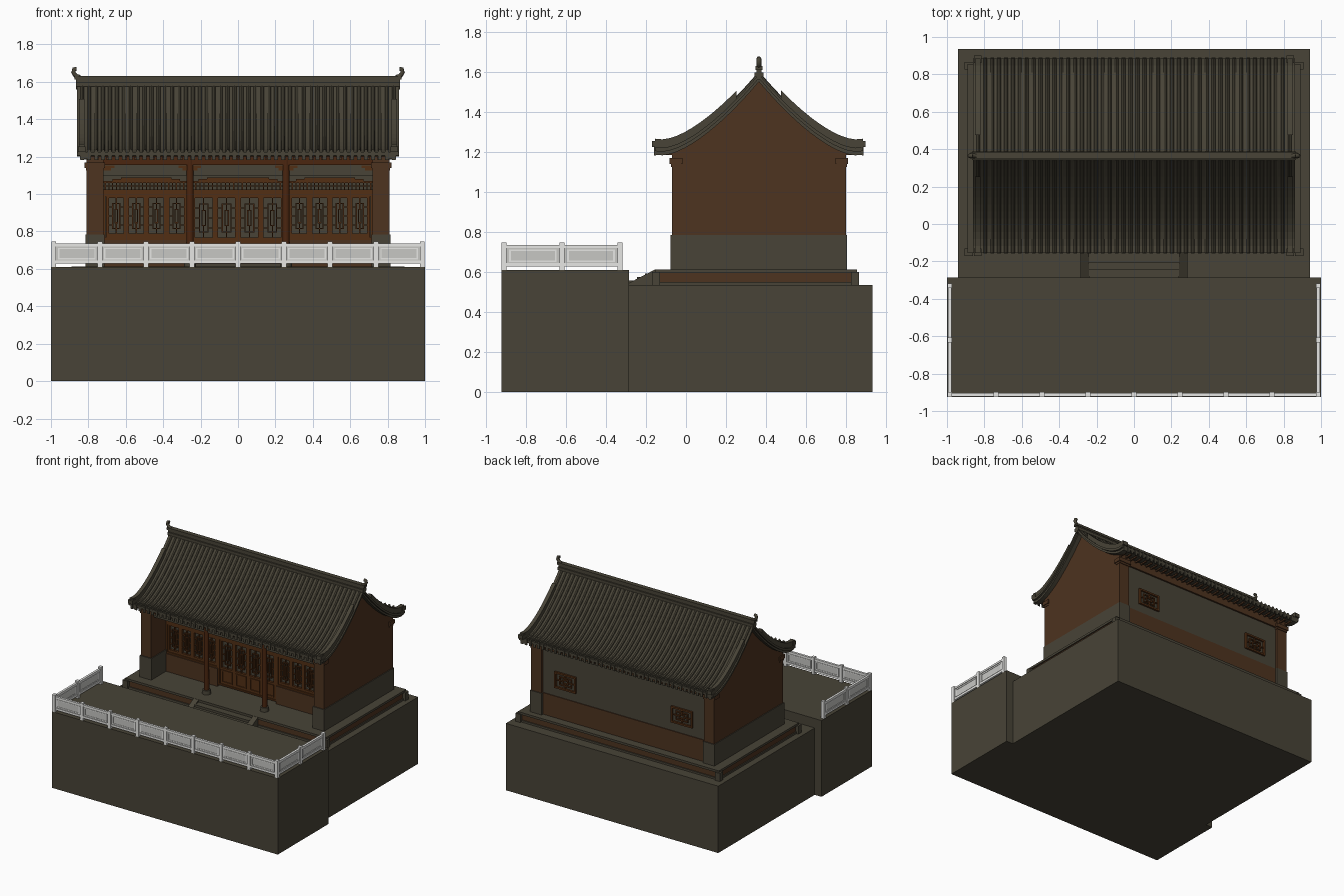
import bpy, bmesh, math
from mathutils import Vector

cube = bpy.data.objects.get("Cube")
if cube:
    bpy.data.objects.remove(cube, do_unlink=True)


def material(name, r, g, b):
    m = bpy.data.materials.new(name)
    m.use_nodes = True
    m.diffuse_color = (r, g, b, 1)
    bsdf = next(n for n in m.node_tree.nodes if n.type == 'BSDF_PRINCIPLED')
    bsdf.inputs["Base Color"].default_value = (r, g, b, 1)
    bsdf.inputs["Roughness"].default_value = 0.9
    return m


STONE = material("olive grey stone", .065, .057, .038)
BROWN = material("earth brown wall", .075, .033, .014)
WOOD = material("dark red wood", .07, .019, .005)
LATTICE = material("lattice wood", .085, .028, .007)
WHITE = material("white marble", .8, .8, .78)
PANEL = material("pale grey marble", .57, .57, .55)


def finish(name, bm, mat):
    bmesh.ops.recalc_face_normals(bm, faces=bm.faces)
    mesh = bpy.data.meshes.new(name)
    bm.to_mesh(mesh)
    bm.free()
    mesh.materials.append(mat)
    ob = bpy.data.objects.new(name, mesh)
    bpy.context.collection.objects.link(ob)
    return ob


def boxes(name, mat, items):
    """Boxes given as (x0, x1, y0, y1, z0, z1)."""
    bm = bmesh.new()
    for x0, x1, y0, y1, z0, z1 in items:
        vs = bmesh.ops.create_cube(bm, size=1)["verts"]
        for v in vs:
            v.co = (x0 + (x1 - x0) * (v.co.x + .5), y0 + (y1 - y0) * (v.co.y + .5),
                    z0 + (z1 - z0) * (v.co.z + .5))
    return finish(name, bm, mat)


def prisms(name, mat, outline, spans):
    """A (y, z) outline extruded along x over each span."""
    bm = bmesh.new()
    for a, b in spans:
        f = bm.faces.new([bm.verts.new((a, y, z)) for y, z in outline])
        new = bmesh.ops.extrude_face_region(bm, geom=[f])["geom"]
        bmesh.ops.translate(bm, vec=(b - a, 0, 0),
                            verts=[g for g in new if isinstance(g, bmesh.types.BMVert)])
    return finish(name, bm, mat)


def frame(x0, x1, z0, z1, y0, y1, t):
    """Four bars around a rectangle facing y."""
    return [(x0, x1, y0, y1, z0, z0 + t), (x0, x1, y0, y1, z1 - t, z1),
            (x0, x0 + t, y0, y1, z0, z1), (x1 - t, x1, y0, y1, z0, z1)]


def fret(x0, x1, z0, z1, y0, y1, t):
    """Fretwork: nested frames tied by short bars."""
    w, h, cx, cz = x1 - x0, z1 - z0, (x0 + x1) / 2, (z0 + z1) / 2
    bars = frame(x0 + .22 * w, x1 - .22 * w, z0 + .14 * h, z1 - .14 * h, y0, y1, t)
    bars += frame(cx - .13 * w, cx + .13 * w, cz - .2 * h, cz + .2 * h, y0, y1, t)
    for k in (.25, .5, .75):
        z = z0 + k * h
        bars += [(x0, x0 + .24 * w, y0, y1, z - t / 2, z + t / 2),
                 (x1 - .24 * w, x1, y0, y1, z - t / 2, z + t / 2)]
    for a, b in ((0, .15), (.15, .31), (.69, .85), (.85, 1)):
        bars.append((cx - t / 2, cx + t / 2, y0, y1, z0 + a * h, z0 + b * h))
    return bars


# Base blocks and plinth
FLOOR = .61
boxes("front_terrace", STONE, [(-1, 1, -.925, -.285, 0, FLOOR)])
boxes("rear_base", STONE, [(-.94, .94, -.285, .935, 0, .535)])
boxes("plinth_band", BROWN, [(-.88, .88, -.145, .845, .535, .597)])
boxes("plinth_cap", STONE, [(-.89, .89, -.155, .855, .595, .613),
                            (-.888, .888, -.153, .853, .535, .55)])
boxes("plinth_corners", STONE, [(x - .022, x + .022, y - .02, y + .02, .535, .6)
                                for x in (-.883, .883) for y in (-.15, .845)])

# Steps between terrace and plinth
boxes("steps", STONE, [(-.24, .24, -.285 + .04 * i, -.15, .535, .557 + .018 * i) for i in range(3)])
prisms("step_ramps", STONE, [(-.285, .53), (-.285, .545), (-.155, .612), (-.15, .53)],
       [(-.285, -.24), (.24, .285)])

# Roof curve
RIDGE_Y, REACH = .365, .52


def roof_z(d):
    k = d / REACH
    return 1.185 + .385 * max(0, 1 - k) ** 1.6 + .02 * k ** 8


STEPS = [REACH * i / 14 for i in range(15)]


def band(lo, hi, ds):
    """Closed outlines between two heights over the roof curve, front and back."""
    out = []
    for s in (-1, 1):
        out.append([(RIDGE_Y + s * d, roof_z(d) + lo) for d in ds] +
                   [(RIDGE_Y + s * d, roof_z(d) + hi) for d in reversed(ds)])
    return out


# Gable walls
WALL0, WALL1 = -.07, .8
spans = [(-.81, -.72), (.72, .81)]
ds = [.435 * i / 10 for i in range(11)]
gable = [(WALL0, .78), (WALL1, .78)]
gable += [(RIDGE_Y + d, roof_z(d)) for d in reversed(ds)]
gable += [(RIDGE_Y - d, roof_z(d)) for d in ds[1:]]
prisms("gable_walls", BROWN, gable, spans)
boxes("gable_footings", STONE, [(a - .006, b + .006, -.077, .807, FLOOR, .785) for a, b in spans])
boxes("pillar_caps", BROWN, [(a - dx, b + dx, y0 - dy, y0 + .04 + dy, z0, z1) for a, b in spans
                             for y0 in (WALL0, WALL1 - .04)
                             for dx, dy, z0, z1 in ((.004, .006, 1.125, 1.14), (.01, .012, 1.14, 1.17))])

# Back wall and its lattice windows
boxes("back_wall", STONE, [(-.73, .73, .72, .782, .78, 1.2)])
boxes("back_wall_foot", BROWN, [(-.73, .73, .715, .788, FLOOR, .785)])
boxes("back_beam", BROWN, [(-.73, .73, .77, .795, 1.14, 1.2)])
bars = []
for cx in (-.515, .515):
    bars += frame(cx - .095, cx + .095, .855, .985, .78, .797, .014)
    bars += frame(cx - .055, cx + .055, .885, .955, .78, .792, .009)
    bars += frame(cx - .025, cx + .025, .903, .937, .78, .792, .008)
    bars += [(cx - .09, cx - .025, .78, .792, .916, .924), (cx + .025, cx + .09, .78, .792, .916, .924),
             (cx - .004, cx + .004, .78, .792, .86, .903), (cx - .004, cx + .004, .78, .792, .937, .98)]
boxes("back_windows", LATTICE, bars)

# Front facade: three bays of four lattice leaves
Y = .13
boxes("facade_backing", STONE, [(-.73, .73, Y + .01, Y + .03, FLOOR, 1.25)])
walls, wood = [], []
for x0, x1, sill in ((-.72, -.26, .755), (-.26, .26, .625), (.26, .72, .755)):
    if sill > .7:
        walls.append((x0, x1, Y - .02, Y + .01, FLOOR, sill))
    wood += frame(x0, x1, sill, 1.0, Y - .012, Y + .01, .012)
    wood += [(x0, x1, Y - .015, Y + .01, 1.0, 1.025), (x0, x1, Y - .012, Y + .01, 1.06, 1.07)]
    w = (x1 - x0 - .03) / 4
    for i in range(4):
        a = x0 + .015 + i * w
        foot = .785 if sill > .7 else .765
        wood.append((a, a + w, Y - .004, Y + .01, sill, foot))
        if sill < .7:
            wood += frame(a + .015, a + w - .015, .65, .75, Y - .01, Y, .01)
        wood += frame(a, a + w, foot - .012, .995, Y - .008, Y + .01, .015)
        wood += fret(a + .015, a + w - .015, foot, .98, Y - .004, Y + .01, .006)
    # Transom grille and stepped crest
    for i in range(23):
        x = x0 + (x1 - x0) * (i + .5) / 23
        wood.append((x - .003, x + .003, Y - .006, Y + .01, 1.025, 1.062))
    wood.append((x0, x1, Y - .006, Y + .01, 1.04, 1.046))
    wood += [(x0 + .05 + .045 * k, x1 - .05 - .045 * k, Y - .012, Y + .01,
              1.068 + .009 * k, 1.08 + .009 * k) for k in range(2)]
boxes("bay_walls", BROWN, walls)
boxes("facade_lattice", LATTICE, wood)

# Porch columns and beams
for label, x in (("right", -.257), ("left", .257)):
    for name, mat, r, z0, z1 in ((label + "_column", WOOD, .02, FLOOR, 1.2),
                                 (label + "_column_base", STONE, .033, FLOOR, .645)):
        bm = bmesh.new()
        bmesh.ops.create_cone(bm, cap_ends=True, segments=16, radius1=r, radius2=r * .93, depth=z1 - z0)
        bmesh.ops.translate(bm, verts=bm.verts, vec=(x, -.03, (z0 + z1) / 2))
        finish(name, bm, mat)
boxes("porch_beam", WOOD, [(-.73, .73, -.045, -.015, 1.155, 1.215)])
boxes("porch_lintel", STONE, [(-.73, .73, -.035, -.02, 1.1, 1.155)])
boxes("porch_brackets", LATTICE,
      [(c - w, c + w, -.04, -.018, z, z + .014) for c in (-.72, -.257, .257, .72)
       for w, z in ((.06, 1.14), (.04, 1.127))])
boxes("rafters", BROWN, [(x - .006, x + .006, y, y + .07, 1.185, 1.197)
                         for x in [-.8 + .05 * i for i in range(33)] for y in (-.13, .79)])

# Roof slab and verge ridges
for side, slab, verge, edge in zip(("front", "back"), band(0, .02, STEPS),
                                   band(.02, .062, [d for d in STEPS if d > .09]),
                                   band(-.018, 0, STEPS)):
    prisms(side + "_roof_slab", STONE, slab, [(-.86, .86)])
    prisms(side + "_verge_ridges", STONE, verge, [(-.85, -.82), (.82, .85)])
    prisms(side + "_verge_boards", STONE, edge, [(-.845, -.805), (.805, .845)])
boxes("verge_ends", STONE, [(x - .02, x + .02, y - .02, y + .02, 1.225, 1.255)
                            for x in (-.835, .835) for y in (-.15, .88)])

# Round tile rows running down each slope, with drip tiles at the eaves
ROWS, PITCH = 46, .037
bm = bmesh.new()
drips = []
for row in range(ROWS):
    cx = (row - (ROWS - 1) / 2) * PITCH
    for s in (-1, 1):
        rings = []
        for d in STEPS:
            rings.append([bm.verts.new((cx + .011 * math.cos(a), RIDGE_Y + s * d,
                                        roof_z(d) + .016 + .019 * math.sin(a)))
                          for a in [math.pi * k / 4 for k in range(5)]])
        for p, q in zip(rings, rings[1:]):
            for k in range(4):
                bm.faces.new((p[k], p[k + 1], q[k + 1], q[k]))
        bm.faces.new(rings[-1])
        e = RIDGE_Y + s * REACH
        drips.append((cx - .01, cx + .01, e - .004, e + .004, 1.183, 1.225))
finish("roof_tiles", bm, STONE)
boxes("eave_drip_tiles", STONE, drips)

# Main ridge and curled finials
boxes("main_ridge", STONE, [(-.865, .865, .352, .378, 1.56, 1.618), (-.875, .875, .347, .383, 1.612, 1.63),
                            (-.865, .865, .342, .388, 1.575, 1.598)])
for label, s in (("right", -1), ("left", 1)):
    cu = bpy.data.curves.new(label + "_finial", 'CURVE')
    cu.dimensions = '3D'
    cu.bevel_depth, cu.bevel_resolution, cu.use_fill_caps = .012, 2, True
    path = [(.845, 1.625), (.868, 1.632), (.88, 1.65), (.876, 1.667), (.863, 1.668)]
    sp = cu.splines.new('POLY')
    sp.points.add(len(path) - 1)
    for p, (x, z) in zip(sp.points, path):
        p.co = (s * x, RIDGE_Y, z, 1)
    cu.materials.append(STONE)
    bpy.context.collection.objects.link(bpy.data.objects.new(label + "_finial", cu))

# Marble balustrade
white, pale = [], []


def rail_run(start, end, count):
    a, b = Vector(start), Vector(end)
    along_x = abs(b.x - a.x) > abs(b.y - a.y)

    def bar(u0, u1, z0, z1, half, out):
        p, q = a.lerp(b, u0), a.lerp(b, u1)
        dx, dy = (0, half) if along_x else (half, 0)
        out.append((min(p.x, q.x) - dx, max(p.x, q.x) + dx, min(p.y, q.y) - dy, max(p.y, q.y) + dy, z0, z1))

    bar(0, 1, .72, .735, .009, white)
    bar(0, 1, .628, .645, .009, white)
    for i in range(count + 1):
        c = a.lerp(b, i / count)
        white.append((c.x - .013, c.x + .013, c.y - .013, c.y + .013, FLOOR, .747))
    for i in range(count):
        u, v, m = i / count, (i + 1) / count, .09 / count
        bar(u, v, .645, .72, .004, pale)
        bar(u + m, v - m, .65, .657, .007, white)
        bar(u + m, v - m, .706, .713, .007, white)
        for w in (u + m, v - m - .03 / count):
            bar(w, w + .03 / count, .65, .713, .007, white)


rail_run((-.985, -.912), (.985, -.912), 8)
for s in (-1, 1):
    rail_run((s * .985, -.912), (s * .985, -.33), 2)
boxes("balustrade_frame", WHITE, white)
boxes("balustrade_panels", PANEL, pale)
